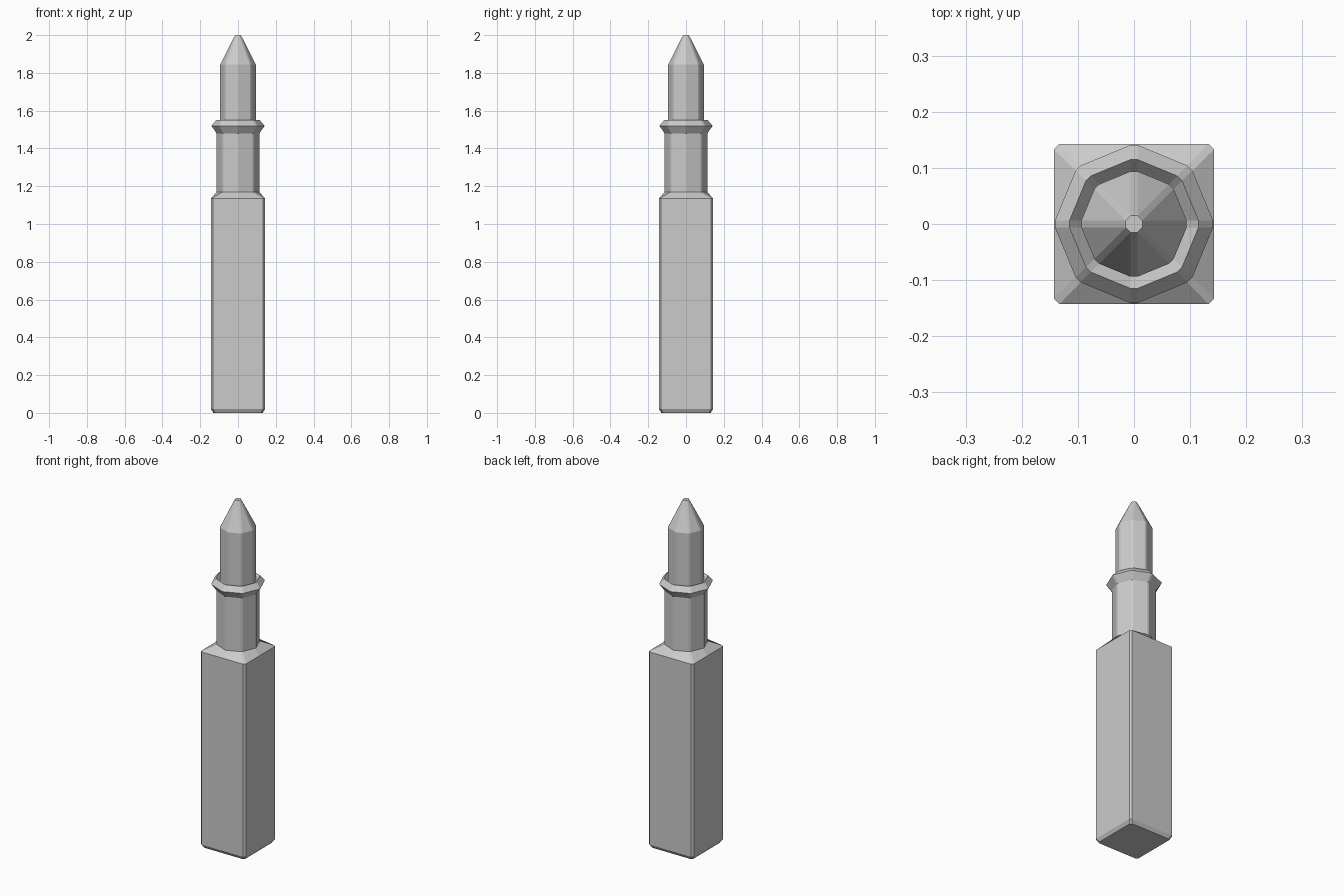
import bpy, bmesh, math

if "Cube" in bpy.data.objects:
    bpy.data.objects.remove(bpy.data.objects["Cube"])

W = 0.006  # half width of the narrow bevel running along each corner


def octagon(r, z):
    # octagon with corners on the axes, each corner bevelled: 16 points
    pts = []
    for i in range(8):
        a = i * math.pi / 4
        c, s = math.cos(a), math.sin(a)
        for t in (-W, W):
            pts.append((r * c - t * s, r * s + t * c, z))
    return pts


def square(h, chamfer, z):
    # chamfered square with 16 points matching the octagon's order
    pts = []
    for i in range(4):
        a = i * math.pi / 2
        c, s = round(math.cos(a)), round(math.sin(a))
        for x, y in ((h, -W), (h, W), (h, h - chamfer), (h - chamfer, h)):
            pts.append((x * c - y * s, x * s + y * c, z))
    return pts


def loft(name, rings):
    bm = bmesh.new()
    loops = [[bm.verts.new(p) for p in ring] for ring in rings]
    for lo, hi in zip(loops, loops[1:]):
        n = len(lo)
        for i in range(n):
            j = (i + 1) % n
            bm.faces.new((lo[i], lo[j], hi[j], hi[i]))
    bm.faces.new(loops[0][::-1])
    bm.faces.new(loops[-1])
    bmesh.ops.recalc_face_normals(bm, faces=bm.faces[:])
    me = bpy.data.meshes.new(name)
    bm.to_mesh(me)
    bm.free()
    ob = bpy.data.objects.new(name, me)
    bpy.context.collection.objects.link(ob)
    return ob


# square foot with bevelled base
rings = [square(0.131, 0.01, 0), square(0.143, 0.01, 0.02),
         square(0.143, 0.01, 1.135)]
# shoulder, neck, flared collar with recessed top, pin and pointed tip
profile = [(0.113, 1.17), (0.113, 1.48), (0.141, 1.52), (0.115, 1.55),
           (0.094, 1.525), (0.094, 1.845), (0.019, 1.993), (0.015, 2.0)]
rings += [octagon(r, z) for r, z in profile]
loft("spiked_post", rings)
